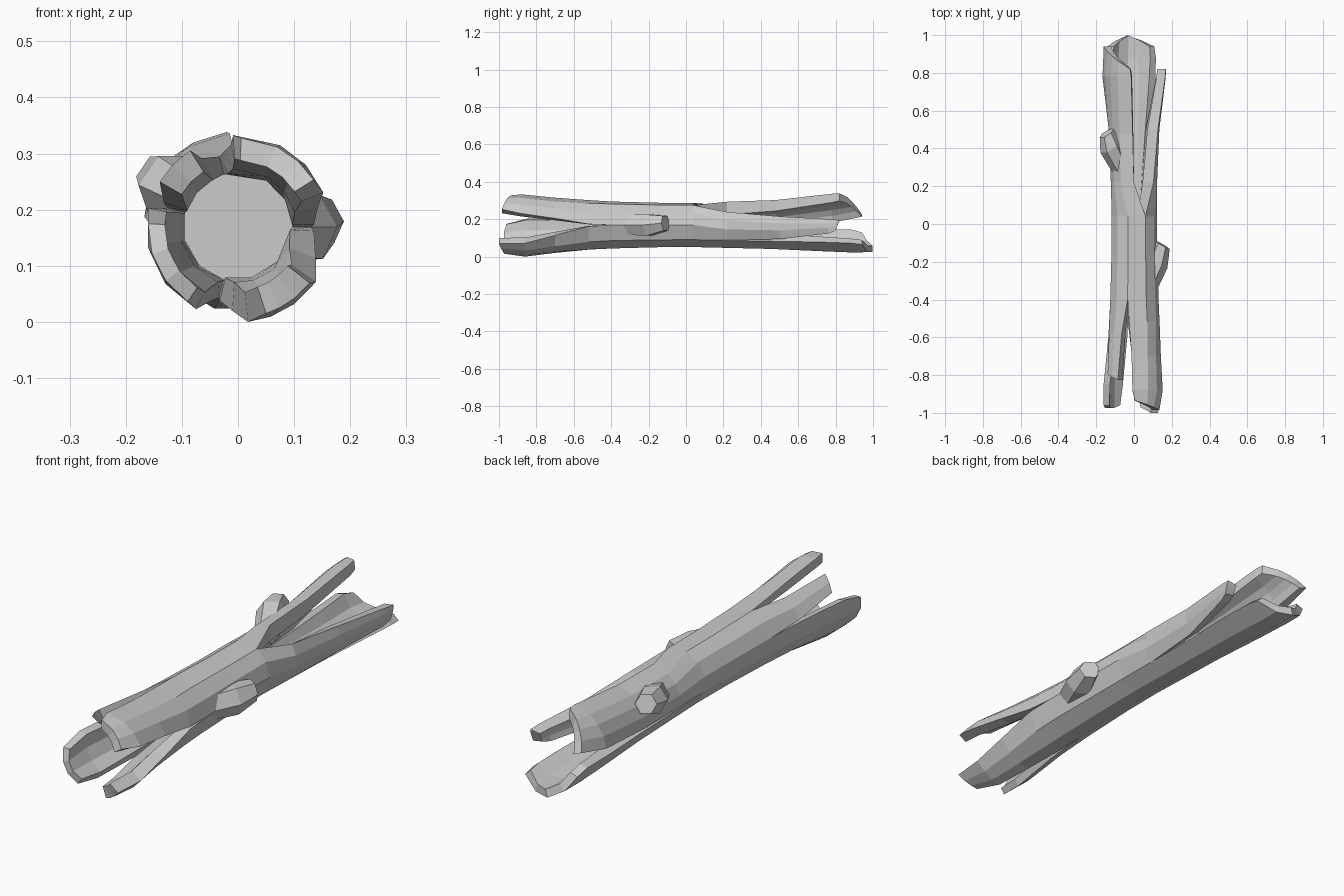
import bpy, bmesh, math
from mathutils import Vector

if "Cube" in bpy.data.objects:
    bpy.data.objects.remove(bpy.data.objects["Cube"])

CZ = 0.17                                              # height of the log axis
ANG = [0, 30, 60, 105, 135, 165, 195, 225, 255, 285, 320]   # facet corners
N = len(ANG)


def col(i):
    return ANG[i % N] + 360 * (i // N)


def radius(y):
    return 0.122 + 0.05 * min(abs(y), 0.95) ** 2


def polar(a, r, y):
    a = math.radians(a)
    return Vector((r * math.cos(a), y, CZ + r * math.sin(a)))


def loft(name, rings):
    """Skin a list of equal-length closed rings and cap both ends."""
    bm = bmesh.new()
    vs = [[bm.verts.new(p) for p in ring] for ring in rings]
    n = len(vs[0])
    for a, b in zip(vs, vs[1:]):
        for i in range(n):
            j = (i + 1) % n
            bm.faces.new((a[i], a[j], b[j], b[i]))
    # caps: strips for shell sections, one polygon for the rest
    for ring in (vs[0], vs[-1]):
        if name.startswith("splinter"):
            for i in range(n // 2 - 1):
                bm.faces.new((ring[i], ring[i + 1], ring[n - 2 - i], ring[n - 1 - i]))
        else:
            bm.faces.new(ring)
    bmesh.ops.recalc_face_normals(bm, faces=bm.faces)
    me = bpy.data.meshes.new(name)
    bm.to_mesh(me)
    bm.free()
    ob = bpy.data.objects.new(name, me)
    bpy.context.collection.objects.link(ob)
    return ob


def splinter(name, i0, i1, root, stations, thick, hollow, skew=0.0, peak=0.0):
    """Shell strip growing from facet columns i0..i1 of the trunk.
    stations: (y, start angle, end angle, radius scale)."""
    n = i1 - i0
    base = [col(i) for i in range(i0, i1 + 1)]
    frac = [(a - base[0]) / (base[-1] - base[0]) for a in base]
    allst = [(root, base[0], base[-1], 1.0)] + stations
    end = allst[-1][0]
    sign = 1 if end > 0 else -1
    rings = []
    for k, (y, a0, a1, s) in enumerate(allst):
        t = (y - root) / (end - root)
        ro = radius(y) * s
        ri = hollow * radius(root) * (1 - t ** 0.6) + (ro - thick) * t ** 0.6
        outer, inner = [], []
        for f in frac:
            a = a0 + (a1 - a0) * f
            yy = y
            if k == len(allst) - 1:          # ragged tip
                yy += sign * (skew * (f - 0.5) + peak * (1 - abs(2 * f - 1)))
            outer.append(polar(a, ro, yy))
            inner.append(polar(a, ri, yy))
        rings.append(outer + inner[::-1])
    return loft(name, rings)


# Solid middle of the log
FRONT, BACK = -0.4, 0.04
loft("trunk_core", [[polar(a, radius(y), y) for a in ANG]
                    for y in (FRONT, -0.15, BACK)])

# Front splinters
splinter("splinter_front_top", 0, 3, FRONT,
         [(-0.52, 2, 101, 1), (-0.7, 14, 95, 1), (-0.88, 22, 93, 1.02),
          (-0.96, 32, 88, 0.95)], 0.04, 0.75, skew=-0.05)
splinter("splinter_front_thin", 3, 5, FRONT,
         [(-0.58, 118, 162, 1), (-0.81, 122, 150, 1.04)], 0.045, 0.75, skew=-0.03)
splinter("splinter_front_left", 5, 8, FRONT,
         [(-0.6, 166, 250, 1), (-0.85, 168, 243, 1.04),
          (-0.96, 178, 236, 0.96)], 0.03, 0.75, peak=0.02)
splinter("splinter_front_low", 8, 11, FRONT,
         [(-0.52, 256, 357, 1), (-0.7, 266, 338, 1.02), (-0.86, 276, 325, 1.07),
          (-0.985, 288, 322, 0.97)], 0.05, 0.75, skew=0.03)

# Back splinters
splinter("splinter_back_top", 2, 6, BACK,
         [(0.22, 90, 194, 1), (0.48, 93, 190, 1), (0.78, 95, 174, 1.1),
          (0.88, 97, 160, 1.06)], 0.04, 0.3, skew=0.12)
splinter("splinter_back_low", 6, 10, BACK,
         [(0.45, 196, 319, 1), (0.72, 194, 321, 0.98), (0.88, 192, 320, 0.94),
          (0.94, 200, 316, 0.9)], 0.035, 0.3, peak=0.06)
splinter("splinter_back_right", 10, 13, BACK,
         [(0.22, -41, 34, 1), (0.5, -34, 20, 1), (0.76, -16, 11, 1.1),
          (0.81, -10, 9, 1.1)], 0.045, 0.3, skew=0.02)


# Broken branch stubs
def stub(name, axis, rings, sides=6):
    q = Vector(axis).to_track_quat('Z', 'Y')
    loft(name, [[Vector(c) + q @ Vector((r * math.cos(k * math.tau / sides),
                                         r * math.sin(k * math.tau / sides), 0))
                 for k in range(sides)] for c, r in rings])


stub("branch_stub_right", (0.5, 0.85, 0.1),
     [((0.06, -0.34, 0.17), 0.06), ((0.12, -0.2, 0.17), 0.066),
      ((0.15, -0.11, 0.18), 0.045)])
stub("branch_stub_left", (-0.5, 0.8, 0.3),
     [((-0.06, 0.28, 0.21), 0.05), ((-0.125, 0.41, 0.245), 0.062),
      ((-0.145, 0.48, 0.26), 0.043)])

# Rest the log exactly on the ground
low = min(v.co.z for o in bpy.data.objects for v in o.data.vertices)
for o in bpy.data.objects:
    for v in o.data.vertices:
        v.co.z -= low
